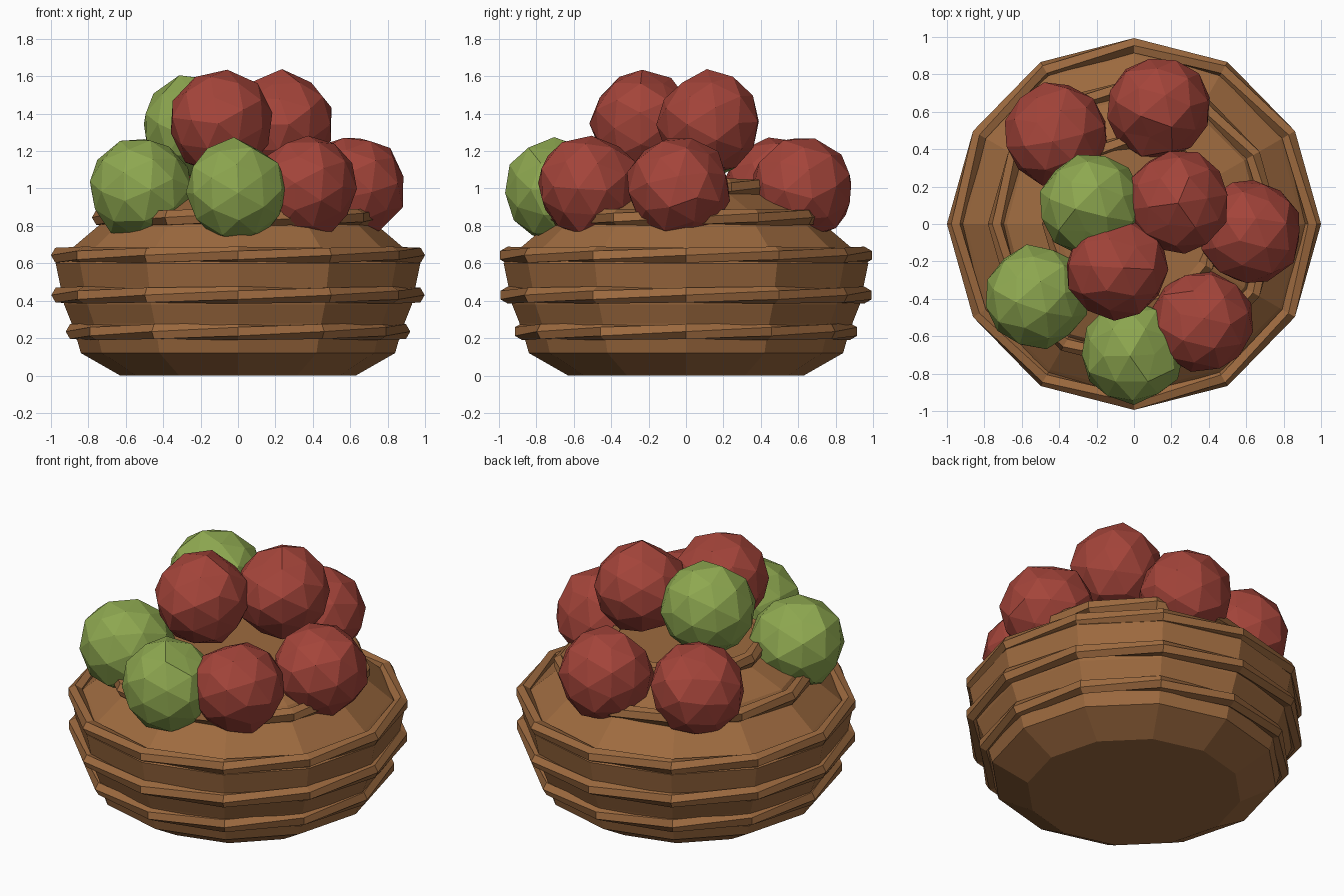
import bpy, bmesh, math, random
from mathutils import Vector, Euler

if "Cube" in bpy.data.objects:
    bpy.data.objects.remove(bpy.data.objects["Cube"])

random.seed(4)
SIDES = 12


def material(name, rgb):
    m = bpy.data.materials.new(name)
    m.diffuse_color = (*rgb, 1)
    m.use_nodes = True
    m.node_tree.nodes["Principled BSDF"].inputs["Base Color"].default_value = m.diffuse_color
    return m


wicker = material("wicker brown", (0.34, 0.145, 0.05))
red = material("apple red", (0.37, 0.058, 0.042))
green = material("apple green", (0.27, 0.39, 0.08))


def finish(name, bm, mat):
    bmesh.ops.recalc_face_normals(bm, faces=bm.faces)
    mesh = bpy.data.meshes.new(name)
    bm.to_mesh(mesh)
    bm.free()
    mesh.materials.append(mat)
    bpy.context.collection.objects.link(bpy.data.objects.new(name, mesh))


def ring_point(r, z, i):
    a = 2 * math.pi * i / SIDES
    return (r * math.cos(a), r * math.sin(a), z)


def bridge(bm, a, b):
    n = len(a)
    for i in range(n):
        bm.faces.new((a[i], a[(i + 1) % n], b[(i + 1) % n], b[i]))


# Basket body: faceted lathe with a stepped domed top
profile = [(0.63, 0), (0.84, 0.12), (0.86, 0.19), (0.89, 0.28), (0.93, 0.38),
           (0.95, 0.48), (0.975, 0.60), (0.90, 0.67), (0.735, 0.81),
           (0.68, 0.88), (0.46, 0.97), (0.43, 1.03)]
bm = bmesh.new()
rings = [[bm.verts.new(ring_point(r, z, i)) for i in range(SIDES)] for r, z in profile]
for a, b in zip(rings, rings[1:]):
    bridge(bm, a, b)
bm.faces.new(rings[0])
bm.faces.new(rings[-1])
finish("basket_body", bm, wicker)


# Twisted wicker bands around the body
def band(name, major, z, minor=0.046, sec=6):
    bm = bmesh.new()
    loops = []
    for i in range(SIDES):
        loop = []
        for j in range(sec):
            t = 2 * math.pi * j / sec + math.radians(30) * i
            loop.append(bm.verts.new(ring_point(major + minor * math.cos(t),
                                                z + minor * math.sin(t), i)))
        loops.append(loop)
    for i in range(SIDES):
        bridge(bm, loops[i], loops[(i + 1) % SIDES])
    finish(name, bm, wicker)


for k, (major, z) in enumerate([(0.875, 0.235), (0.952, 0.43), (0.954, 0.643),
                                (0.735, 0.845), (0.445, 1.008)]):
    band(f"basket_band_{k + 1}", major, z)


# Apples: slightly irregular low-poly balls with a dimple at the stem end
def apple(name, centre, mat, r=0.28):
    bm = bmesh.new()
    bmesh.ops.create_icosphere(bm, subdivisions=2, radius=r)
    rot = Euler([random.uniform(-0.7, 0.7) for _ in range(3)])
    for v in bm.verts:
        d = v.co.normalized()
        v.co *= random.uniform(0.96, 1.03)
        if d.z > 0.98:
            v.co *= 0.9
        v.co.rotate(rot)
        v.co += Vector(centre)
    finish(name, bm, mat)


apples = [((-0.52, -0.39, 1.0), green), ((-0.01, -0.69, 0.99), green),
          ((0.36, -0.52, 1.01), red), ((0.62, -0.04, 1.01), red),
          ((0.13, 0.62, 1.0), red), ((-0.42, 0.48, 1.0), red),
          ((-0.23, 0.10, 1.33), green), ((0.23, 0.12, 1.35), red),
          ((-0.09, -0.23, 1.35), red)]
for k, (c, m) in enumerate(apples):
    apple(f"apple_{k + 1}", c, m)
